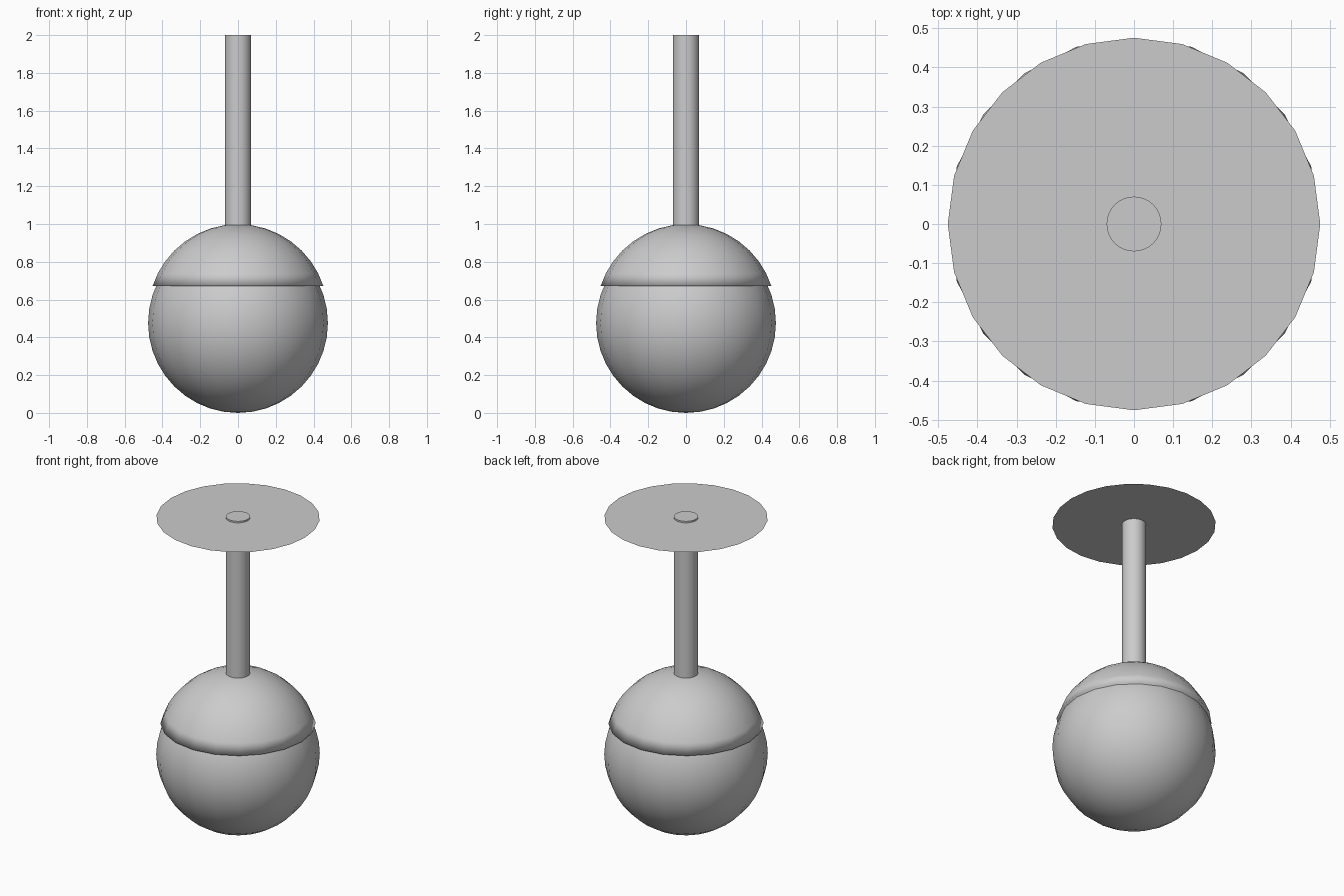
import bpy, bmesh
from mathutils import Matrix, Vector

if "Cube" in bpy.data.objects:
    bpy.data.objects.remove(bpy.data.objects["Cube"])

R = 0.476  # shared radius of globe, cap and ceiling plate


def add_object(name, bm, smooth=True):
    bmesh.ops.recalc_face_normals(bm, faces=bm.faces[:])
    for f in bm.faces:
        f.smooth = smooth
    mesh = bpy.data.meshes.new(name)
    bm.to_mesh(mesh)
    bm.free()
    obj = bpy.data.objects.new(name, mesh)
    bpy.context.collection.objects.link(obj)
    return obj


def sphere(z):
    bm = bmesh.new()
    bmesh.ops.create_uvsphere(bm, u_segments=20, v_segments=20, radius=R,
                              matrix=Matrix.Translation((0, 0, z)))
    return bm


# Glass globe
add_object("globe", sphere(R))

# Cap: raised copy of the sphere, cut and closed with a flat underside
bm = sphere(0.523)
bmesh.ops.bisect_plane(bm, geom=bm.verts[:] + bm.edges[:] + bm.faces[:],
                       plane_co=Vector((0, 0, 0.672)), plane_no=Vector((0, 0, 1)),
                       clear_inner=True)
bmesh.ops.holes_fill(bm, edges=[e for e in bm.edges if e.is_boundary], sides=0)
add_object("cap", bm)

# Hanging rod
bm = bmesh.new()
bmesh.ops.create_cone(bm, cap_ends=True, segments=32, radius1=0.07, radius2=0.07,
                      depth=1.01, matrix=Matrix.Translation((0, 0, 1.495)))
rod = add_object("hanging_rod", bm)
bpy.context.view_layer.objects.active = rod
rod.select_set(True)
bpy.ops.object.shade_smooth_by_angle()

# Thin ceiling plate
bm = bmesh.new()
bmesh.ops.create_circle(bm, cap_ends=True, segments=24, radius=R,
                        matrix=Matrix.Translation((0, 0, 1.99)))
plate = add_object("ceiling_plate", bm, smooth=False)
if plate.data.polygons[0].normal.z < 0:
    plate.data.flip_normals()
